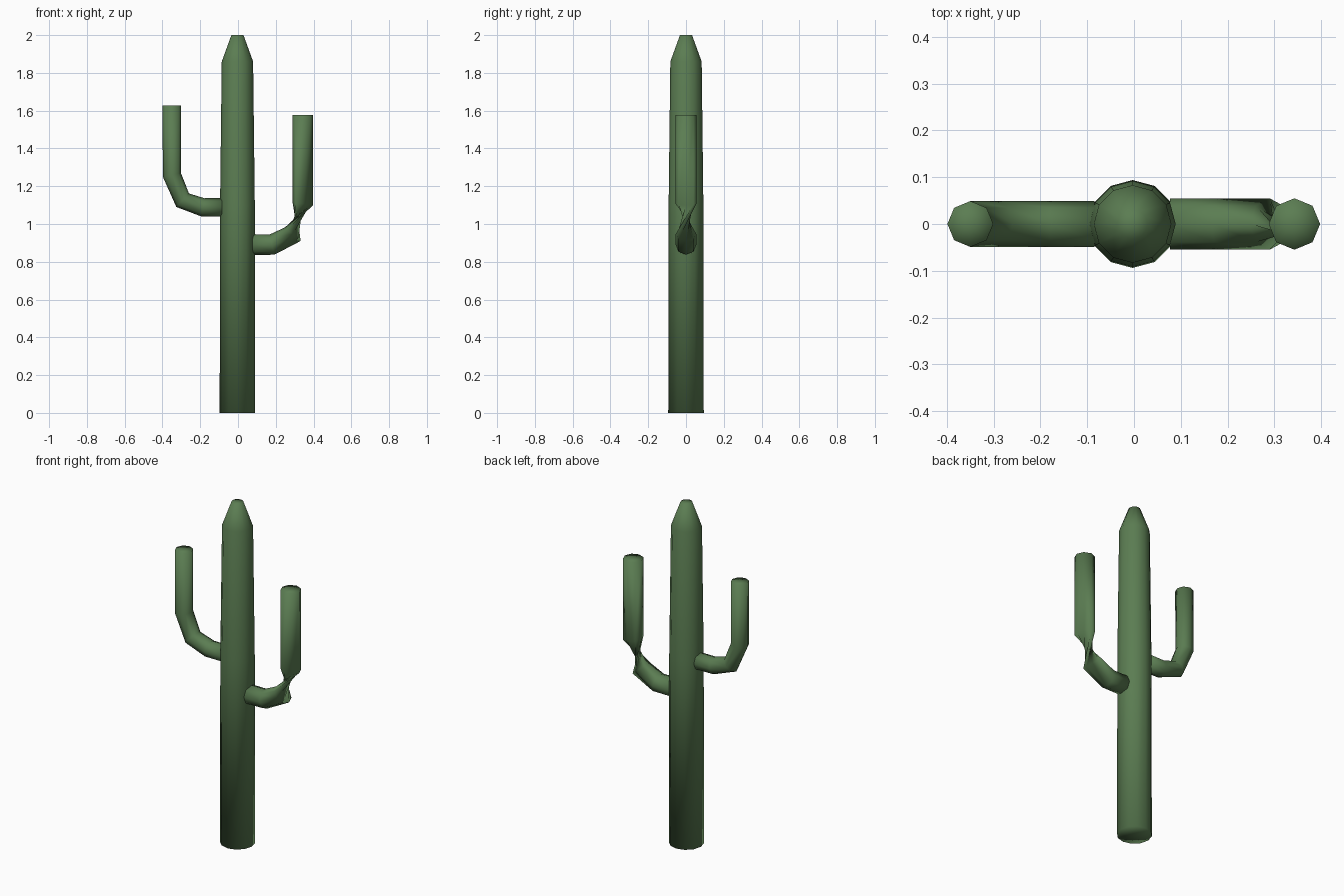
import bpy, bmesh, math
from mathutils import Vector

if "Cube" in bpy.data.objects:
    bpy.data.objects.remove(bpy.data.objects["Cube"])

green = bpy.data.materials.new("cactus green")
green.diffuse_color = (0.105, 0.205, 0.085, 1)
green.use_nodes = True
green.node_tree.nodes["Principled BSDF"].inputs["Base Color"].default_value = green.diffuse_color


def build(name, rings):
    """Skin a list of vertex rings, close both ends and shade smooth."""
    bm = bmesh.new()
    loops = [[bm.verts.new(p) for p in ring] for ring in rings]
    n = len(loops[0])
    for a, b in zip(loops, loops[1:]):
        for i in range(n):
            j = (i + 1) % n
            bm.faces.new((a[i], a[j], b[j], b[i]))
    for loop in (loops[0], loops[-1]):
        mid = bm.verts.new(sum((v.co for v in loop), Vector()) / n)
        for i in range(n):
            tri = (loop[i], loop[(i + 1) % n], mid)
            bm.faces.new(tri if loop is loops[-1] else tri[::-1])
    for f in bm.faces:
        f.smooth = True
    me = bpy.data.meshes.new(name)
    bm.to_mesh(me)
    bm.free()
    me.materials.append(green)
    bpy.context.collection.objects.link(bpy.data.objects.new(name, me))


def ring(c, u, v, r, n):
    return [c + r * (math.cos(a) * u + math.sin(a) * v)
            for a in (2 * math.pi * i / n for i in range(n))]


def arm(name, path, r):
    """Eight-sided tube; the frame's reference axis changes once it is upright,
    which gives the right arm its twisted, pinched elbow."""
    pts = [Vector((x, 0, z)) for x, z in path]
    dirs = [(b - a).normalized() for a, b in zip(pts, pts[1:])]
    rings = []
    for i, p in enumerate(pts):
        t = (dirs[max(i - 1, 0)] + dirs[min(i, len(dirs) - 1)]).normalized()
        ref = Vector((1, 0, 0)) if abs(t.z) > 0.9 else Vector((0, 0, 1))
        side = t.cross(ref).normalized()
        rings.append(ring(p, side, t.cross(side), r, 8))
    build(name, rings)


# Trunk with tapered tip
X, Y = Vector((1, 0, 0)), Vector((0, 1, 0))
build("trunk", [ring(Vector((-0.003, 0, z)), X, Y, r, 12)
                for z, r in ((0, 0.094), (1.1, 0.092), (1.86, 0.083), (2, 0.032))])

# Side arms
arm("left_arm", [(-0.085, 1.088), (-0.185, 1.088), (-0.293, 1.126),
                 (-0.350, 1.26), (-0.350, 1.627)], 0.049)
arm("right_arm", [(0.077, 0.891), (0.18, 0.891), (0.29, 0.946),
                  (0.343, 1.108), (0.343, 1.578)], 0.055)
